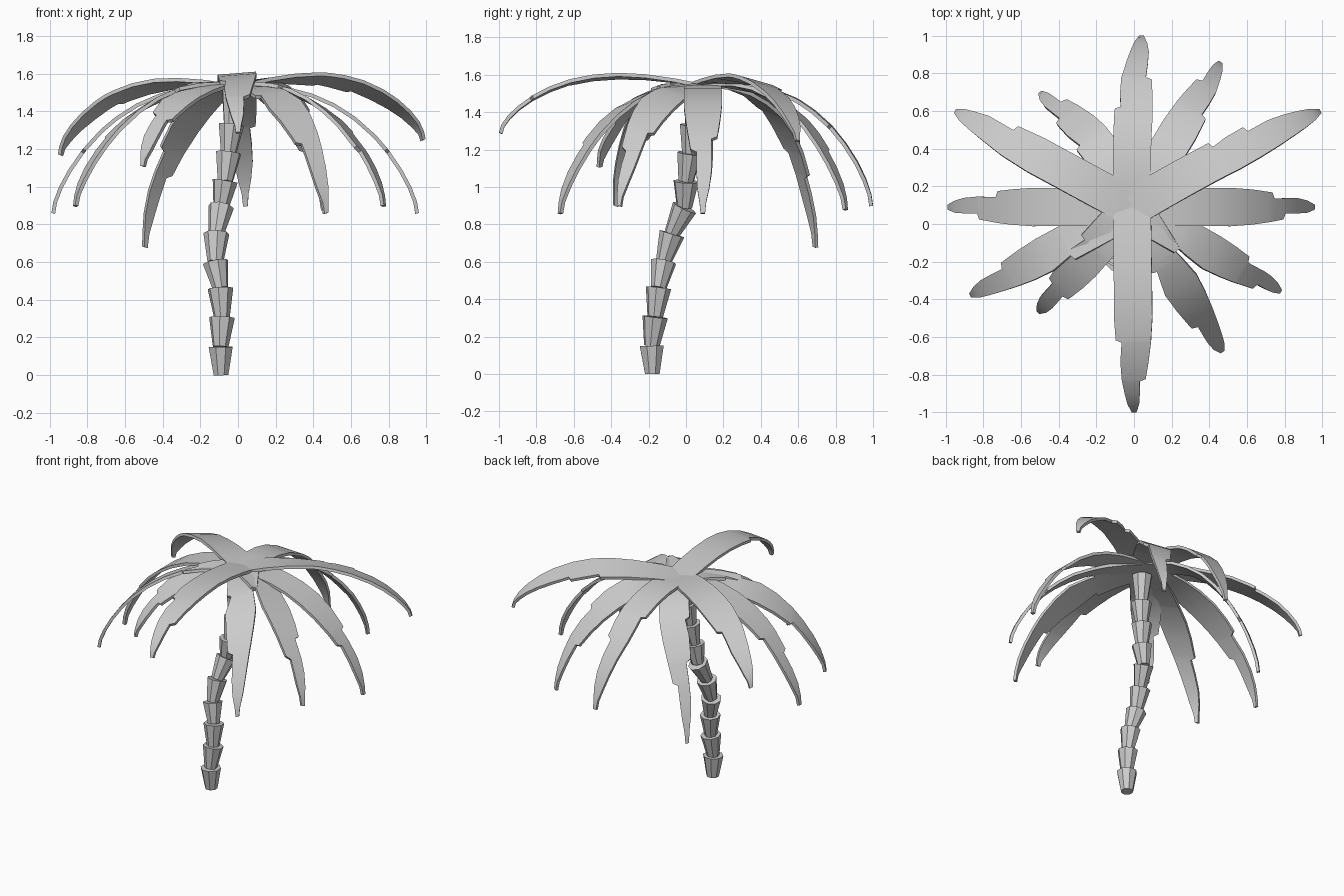
import bpy, bmesh, math
from mathutils import Vector, Matrix

if "Cube" in bpy.data.objects:
    bpy.data.objects.remove(bpy.data.objects["Cube"])

TOP = Vector((-0.01, 0.09, 1.55))      # where all fronds meet
THICK = 0.02


def add_object(name, bm, smooth=False):
    bmesh.ops.recalc_face_normals(bm, faces=bm.faces)
    mesh = bpy.data.meshes.new(name)
    bm.to_mesh(mesh)
    bm.free()
    ob = bpy.data.objects.new(name, mesh)
    bpy.context.collection.objects.link(ob)
    if smooth:
        bpy.ops.object.select_all(action='DESELECT')
        ob.select_set(True)
        bpy.context.view_layer.objects.active = ob
        bpy.ops.object.shade_smooth_by_angle(angle=math.radians(30))
    return ob


# Trunk: stacked flared segments following a bent path
path = [(-0.09, -0.18, 0), (-0.092, -0.183, 0.15), (-0.085, -0.165, 0.305),
        (-0.093, -0.147, 0.46), (-0.12, -0.12, 0.60), (-0.115, -0.075, 0.75),
        (-0.09, -0.008, 0.89), (-0.068, 0.0, 1.03), (-0.05, 0.02, 1.18),
        (-0.035, 0.035, 1.33), (-0.02, 0.06, 1.52)]
for i, (p, q) in enumerate(zip(path, path[1:])):
    p, q = Vector(p), Vector(q)
    d = q - p
    bm = bmesh.new()
    bmesh.ops.create_cone(bm, cap_ends=True, segments=8, radius1=0.042,
                          radius2=0.069, depth=d.length)
    turn = d.to_track_quat('Z', 'Y').to_matrix().to_4x4()
    bm.transform(Matrix.Translation((p + q) / 2) @ turn @ Matrix.Rotation(0.2, 4, 'Z'))
    add_object(f"trunk_segment_{i + 1}", bm)


# Fronds: drooping blades with torn edges
WIDTH = [(0, 0.1), (0.55, 0.102), (0.7, 0.09), (0.85, 0.062), (0.95, 0.04), (1, 0.012)]


def half_width(t, notches):
    for (t0, w0), (t1, w1) in zip(WIDTH, WIDTH[1:]):
        if t <= t1:
            w = w0 + (w1 - w0) * (t - t0) / (t1 - t0)
            break
    for n in notches:
        if n <= t < n + 0.14:
            w -= 0.03 * (1 - (t - n) / 0.14)
    return max(w, 0.012)


def frond(name, tip, rise=0.0, roll=0.0, bend=0.0, left_cuts=(), right_cuts=()):
    flat = Vector((tip[0] - TOP.x, tip[1] - TOP.y, 0))
    out = flat.normalized()
    side = Vector((-out.y, out.x, 0))
    drop = TOP.z - tip[2]

    def spine(t):
        fall = 0.5 * t ** 3 + 0.5 * (1 - math.sqrt(max(0, 1 - t * t)))
        z = rise * t - (drop + rise) * fall
        return TOP + flat * t + side * bend * math.sin(math.pi * t) + Vector((0, 0, z))

    cuts = list(left_cuts) + list(right_cuts)
    ts = [math.sin(k / 11 * math.pi / 2) for k in range(11)] + [1.0]
    ts = [t for t in ts if all(abs(t - c) > 0.02 for c in cuts)]
    ts = sorted(ts + cuts + [c - 0.012 for c in cuts])

    bm = bmesh.new()
    rings = []
    for t in ts:
        across = (side + Vector((0, 0, roll * min(1, t * 2.5)))).normalized()
        tangent = spine(min(t + 0.02, 1)) - spine(max(t - 0.02, 0))
        down = -tangent.cross(across).normalized() * THICK
        c = spine(t)
        left = c + across * half_width(t, left_cuts)
        right = c - across * half_width(t, right_cuts)
        rings.append([bm.verts.new(v) for v in (left, right, right + down, left + down)])
    for a, b in zip(rings, rings[1:]):
        for k in range(4):
            bm.faces.new((a[k], a[(k + 1) % 4], b[(k + 1) % 4], b[k]))
    bm.faces.new(rings[0])
    bm.faces.new(rings[-1])
    add_object(name, bm, smooth=True)


frond("frond_back", (0.04, 1.0, 0.9), 0.08, 0, 0.02, (0.58,), (0.76,))
frond("frond_back_right", (0.46, 0.86, 0.88), 0.05, -0.25, 0, (0.85,), (0.68,))
frond("frond_right_rear", (0.99, 0.6, 1.25), 0.17, -0.25, 0.02, (0.47, 0.65), ())
frond("frond_right", (0.96, 0.09, 0.86), 0, 0, 0, (0.78,), (0.84,))
frond("frond_right_front", (0.78, -0.36, 0.9), 0, -0.3, 0, (0.75,), (0.36, 0.86))
frond("frond_front_right", (0.47, -0.68, 0.86), 0, 0.2, 0, (0.36,), (0.4, 0.8))
frond("frond_front", (0.0, -1.0, 1.29), 0.22, 0.08, 0, (0.85,), (0.66,))
frond("frond_front_left", (-0.51, -0.47, 1.11), 0.03, -0.15, 0, (0.8,), (0.4, 0.78))
frond("frond_left_front", (-0.87, -0.38, 0.9), 0, 0.3, 0, (0.42,), (0.78,))
frond("frond_left", (-0.99, 0.09, 0.86), 0, 0, 0, (0.84,), (0.74,))
frond("frond_left_rear", (-0.95, 0.6, 1.17), 0.1, 0.2, 0, (), (0.7,))
frond("frond_back_left", (-0.5, 0.7, 0.68), 0, 0.25, -0.06, (0.55, 0.78), (0.86,))
